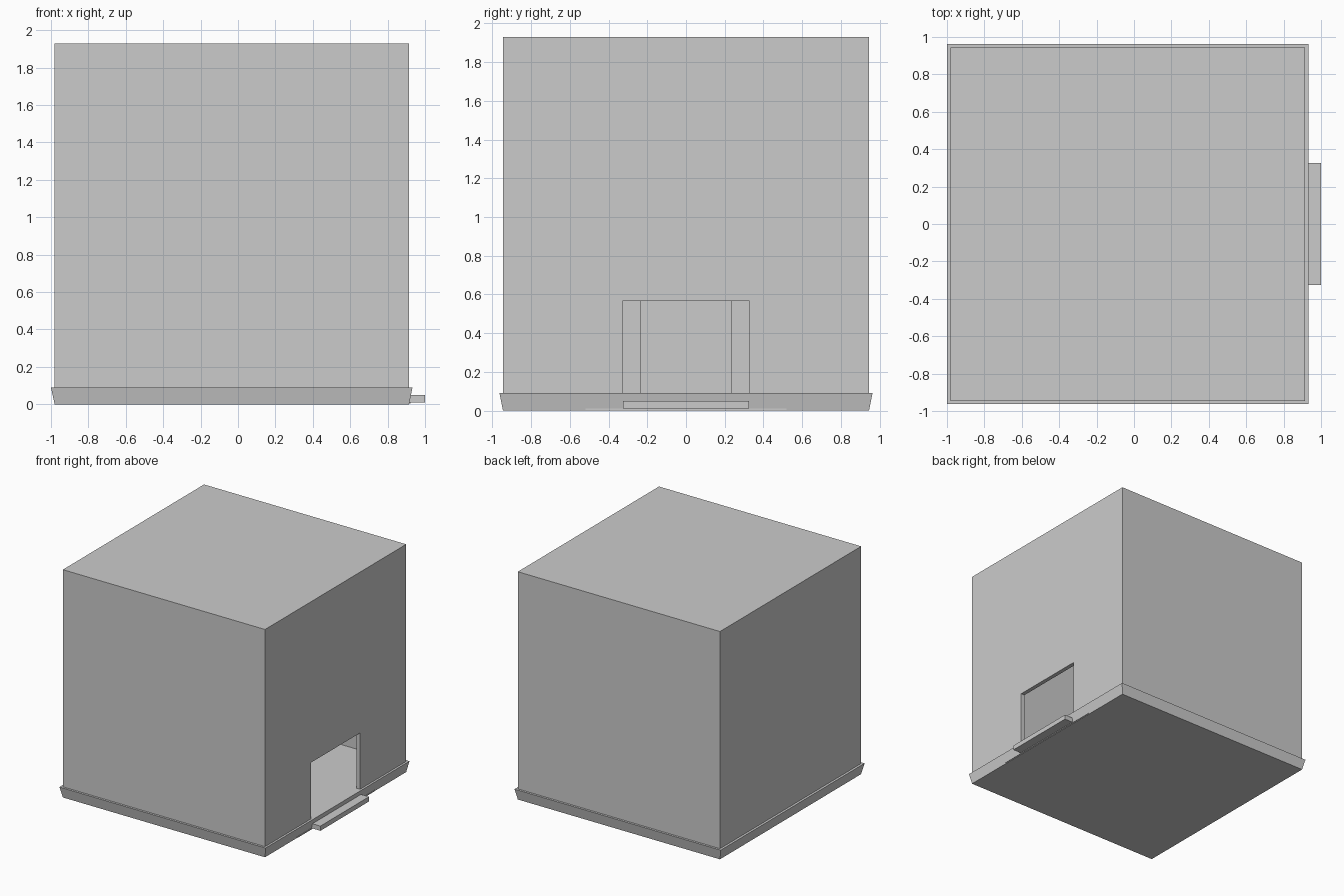
import bpy, bmesh

if "Cube" in bpy.data.objects:
    bpy.data.objects.remove(bpy.data.objects["Cube"])


def loft(name, lower, upper):
    """Closed six-sided block from two rectangles (x0, x1, y, z), symmetric in y."""
    bm = bmesh.new()
    rings = []
    for x0, x1, y, z in (lower, upper):
        rings.append([bm.verts.new(p) for p in
                      ((x0, -y, z), (x1, -y, z), (x1, y, z), (x0, y, z))])
    a, b = rings
    bm.faces.new(a[::-1])
    bm.faces.new(b)
    for i in range(4):
        j = (i + 1) % 4
        bm.faces.new((a[i], a[j], b[j], b[i]))
    me = bpy.data.meshes.new(name)
    bm.to_mesh(me)
    bm.free()
    ob = bpy.data.objects.new(name, me)
    bpy.context.collection.objects.link(ob)
    return ob


def block(name, x0, x1, y, z0, z1):
    return loft(name, (x0, x1, y, z0), (x0, x1, y, z1))


def cut(target, cutter):
    mod = target.modifiers.new(cutter.name, 'BOOLEAN')
    mod.operation = 'DIFFERENCE'
    mod.solver = 'EXACT'
    mod.object = cutter
    cutter.hide_render = True
    cutter.hide_viewport = True


# Flared base tray
loft("base_tray", (-0.98, 0.915, 0.945, 0.0), (-1.0, 0.933, 0.963, 0.09))

# Hollow housing with a doorway in the right side
WALL = 0.035
housing = block("housing", -0.98, 0.915, 0.945, 0.085, 1.93)
cut(housing, block("cavity_cutter", -0.98 + WALL, 0.915 - WALL,
                   0.945 - WALL, 0.05, 1.93 - WALL))
cut(housing, block("doorway_cutter", 0.8, 1.0, 0.328, 0.04, 0.567))

# Narrow panel on the rear inside wall, seen through the doorway
block("inner_panel", -0.96, -0.92, 0.235, 0.085, 0.60)

# Doorstep and the thin strip below it
block("doorstep", 0.91, 1.0, 0.325, 0.01, 0.05)
block("step_strip", 0.90, 0.922, 0.52, 0.004, 0.011)
